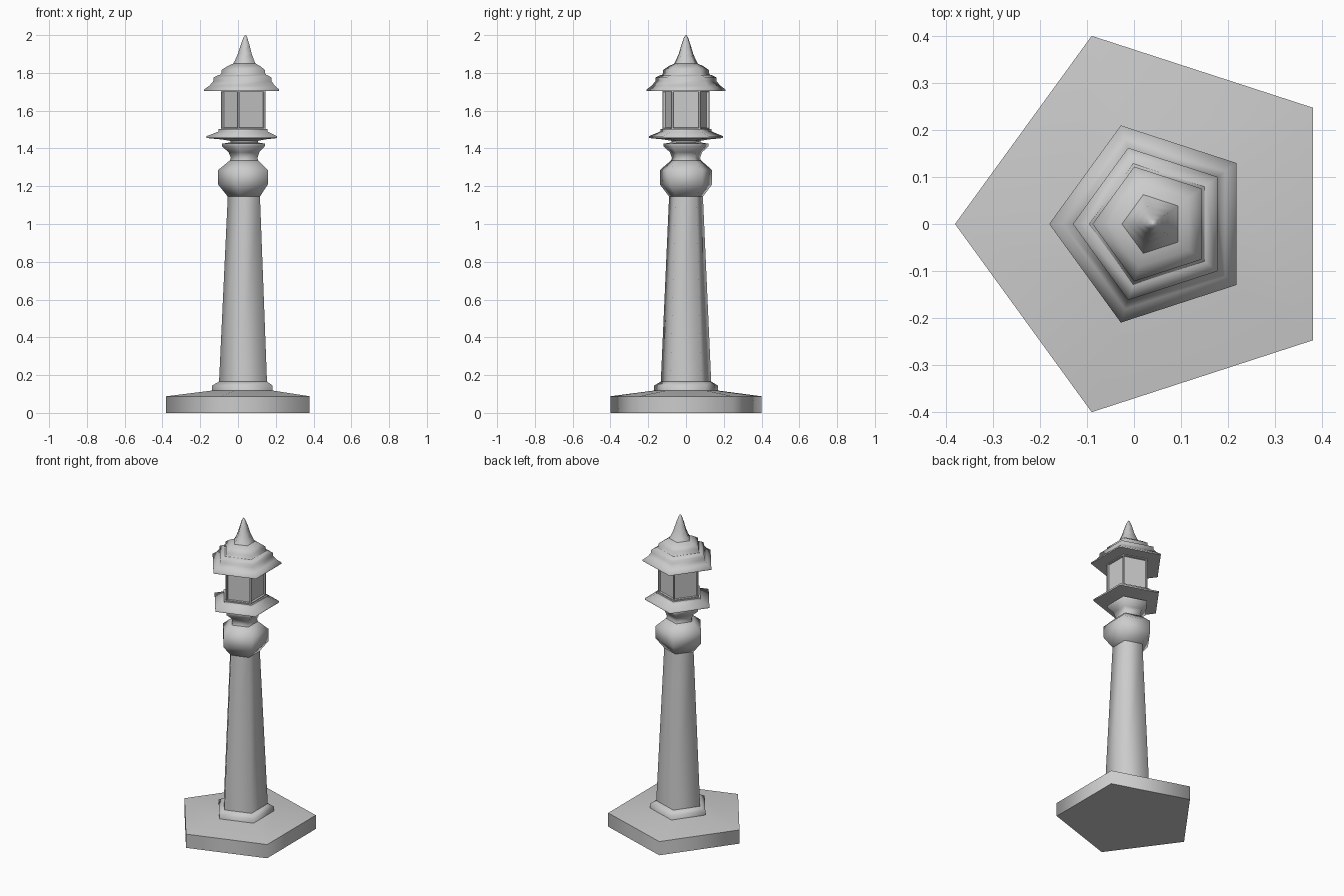
import bpy, bmesh, math

old = bpy.data.objects.get("Cube")
if old:
    bpy.data.objects.remove(old, do_unlink=True)

SIDES = 5
AXIS_X = 0.04

stone = bpy.data.materials.new("light grey")
stone.use_nodes = True
colour = (0.6, 0.6, 0.6, 1)
stone.diffuse_color = colour
stone.node_tree.nodes["Principled BSDF"].inputs["Base Color"].default_value = colour


def prism_stack(name, profile, panel=None):
    """Five-sided solid through (radius, height) rings, corner towards -x."""
    bm = bmesh.new()
    rings = []
    for r, z in profile:
        ring = []
        for i in range(SIDES):
            a = math.pi + math.tau * i / SIDES
            ring.append(bm.verts.new((r * math.cos(a), r * math.sin(a), z)))
        rings.append(ring)
    walls = []
    for low, high in zip(rings, rings[1:]):
        for i in range(SIDES):
            j = (i + 1) % SIDES
            walls.append(bm.faces.new((low[i], low[j], high[j], high[i])))
    bm.faces.new(rings[0][::-1])
    bm.faces.new(rings[-1])
    bmesh.ops.recalc_face_normals(bm, faces=bm.faces)
    if panel:
        # Recessed window panes, one in each wall
        frame, depth = panel
        bmesh.ops.inset_individual(bm, faces=walls, thickness=frame)
        bmesh.ops.inset_individual(bm, faces=walls, thickness=0.002, depth=-depth)
    mesh = bpy.data.meshes.new(name)
    bm.to_mesh(mesh)
    bm.free()
    mesh.materials.append(stone)
    obj = bpy.data.objects.new(name, mesh)
    obj.location.x = AXIS_X
    bpy.context.collection.objects.link(obj)
    bpy.ops.object.select_all(action="DESELECT")
    obj.select_set(True)
    bpy.context.view_layer.objects.active = obj
    # Corners between walls stay soft, steeper ledges stay crisp
    angle = 30 if panel else 75
    bpy.ops.object.shade_smooth_by_angle(angle=math.radians(angle))
    return obj


# Foundation and foot of the tower
prism_stack("base_slab", [(0.42, 0), (0.42, 0.088), (0.18, 0.118)])
prism_stack("foot_plinth", [(0.177, 0.1), (0.177, 0.145), (0.142, 0.165)])

# Tapering tower with its flared collar
prism_stack("tower_shaft", [(0.141, 0.15), (0.094, 1.15)])
prism_stack("collar", [(0.094, 1.145), (0.146, 1.21), (0.146, 1.285),
                       (0.085, 1.335)])

# Narrow neck that opens into a small capital
prism_stack("neck", [(0.085, 1.33), (0.078, 1.35), (0.09, 1.38),
                     (0.126, 1.412), (0.126, 1.425), (0.08, 1.432),
                     (0.08, 1.45)])

# Gallery floor
prism_stack("gallery", [(0.08, 1.44), (0.13, 1.448), (0.206, 1.455),
                        (0.206, 1.465), (0.142, 1.49), (0.142, 1.503)])

# Lantern room with recessed panes
prism_stack("lantern_room", [(0.13, 1.5), (0.13, 1.708)], panel=(0.012, 0.012))

# Tiered roof
prism_stack("lower_roof", [(0.22, 1.704), (0.22, 1.712), (0.19, 1.733),
                           (0.17, 1.757), (0.17, 1.775), (0.14, 1.79)])
prism_stack("upper_roof", [(0.14, 1.785), (0.128, 1.797), (0.128, 1.815),
                           (0.095, 1.836), (0.064, 1.85)])

# Pointed finial
prism_stack("spire", [(0.068, 1.845), (0.055, 1.868), (0.04, 1.902),
                      (0.025, 1.95), (0.012, 1.985), (0.003, 2.0)])
